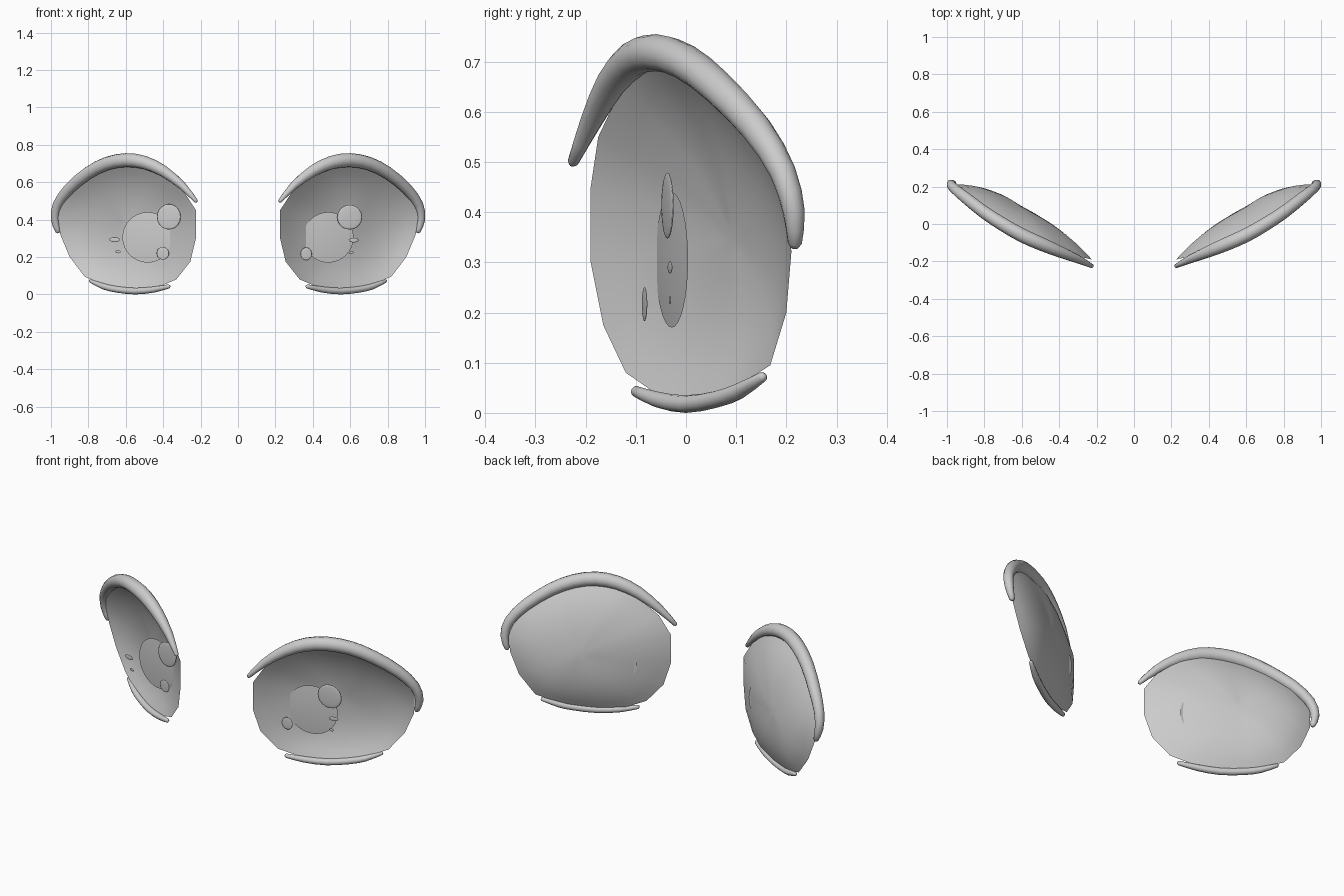
import bpy, bmesh, math
from mathutils import Vector

if "Cube" in bpy.data.objects:
    bpy.data.objects.remove(bpy.data.objects["Cube"])

# rim of the concave eye plate (x, y, z), positive-x side
RIM = [(.225, -.19, .45), (.225, -.19, .3), (.255, -.165, .175), (.33, -.12, .08),
       (.42, -.065, .042), (.55, .005, .028), (.68, .08, .038), (.82, .168, .095),
       (.9, .2, .2), (.95, .21, .32), (.965, .195, .43), (.9, .14, .55),
       (.8, .06, .64), (.7, -.005, .685), (.6, -.055, .7), (.5, -.09, .69),
       (.4, -.13, .645), (.29, -.175, .55)]
# lash paths (x, y, z, radius)
UPPER = [(.225, -.225, .5, .011), (.3, -.188, .583, .022), (.4, -.147, .66, .031),
         (.5, -.105, .705, .036), (.6, -.06, .718, .037), (.7, -.003, .7, .036),
         (.8, .062, .65, .034), (.9, .14, .567, .031), (.965, .193, .48, .026),
         (.979, .215, .4, .022), (.963, .217, .338, .014)]
LOWER = [(.37, -.1, .043, .011), (.45, -.055, .026, .016), (.55, .0, .0175, .0175),
         (.65, .06, .027, .017), (.72, .105, .043, .016), (.788, .153, .072, .01)]
TILT = .24


def finish(bm, name):
    bmesh.ops.recalc_face_normals(bm, faces=bm.faces[:])
    me = bpy.data.meshes.new(name)
    bm.to_mesh(me)
    bm.free()
    for p in me.polygons:
        p.use_smooth = True
    ob = bpy.data.objects.new(name, me)
    bpy.context.collection.objects.link(ob)
    return ob


def dish(name, rim, center, rings, depth, power):
    """Bowl: rings shrink from the rim to a centre offset in y."""
    bm = bmesh.new()
    c = Vector(center)
    loops = []
    for i in range(rings):
        t = 1 - i / rings
        loops.append([bm.verts.new(c.lerp(Vector(p), t) + Vector((0, depth * (1 - t ** power), 0)))
                      for p in rim])
    tip = bm.verts.new(c + Vector((0, depth, 0)))
    n = len(rim)
    for a, b in zip(loops, loops[1:]):
        for k in range(n):
            bm.faces.new((a[k], a[(k + 1) % n], b[(k + 1) % n], b[k]))
    for k in range(n):
        bm.faces.new((loops[-1][k], loops[-1][(k + 1) % n], tip))
    return finish(bm, name)


def refine(pts):
    """Catmull-Rom midpoints give the lash a smoother path."""
    q = [Vector(p) for p in pts]
    out = [q[0]]
    for i in range(len(q) - 1):
        a, d = q[max(i - 1, 0)], q[min(i + 2, len(q) - 1)]
        out += [(9 * (q[i] + q[i + 1]) - a - d) / 16, q[i + 1]]
    return out


def lash(name, pts, s):
    """Tapered round tube with rounded ends."""
    pts = refine(pts)
    v = [Vector((s * p[0], p[1], p[2])) for p in pts]
    r = [p[3] for p in pts]
    d0, d1 = (v[0] - v[1]).normalized(), (v[-1] - v[-2]).normalized()
    v = [v[0] + d0 * r[0] * .7] + v + [v[-1] + d1 * r[-1] * .7]
    r = [r[0] * .5] + r + [r[-1] * .5]
    bm = bmesh.new()
    loops = []
    for i, p in enumerate(v):
        t = (v[min(i + 1, len(v) - 1)] - v[max(i - 1, 0)]).normalized()
        a = t.cross(Vector((.4 * s, -.9, 0))).normalized()
        b = t.cross(a)
        loops.append([bm.verts.new(p + r[i] * (a * math.cos(k * math.pi / 6) + b * math.sin(k * math.pi / 6)))
                      for k in range(12)])
    for a, b in zip(loops, loops[1:]):
        for k in range(12):
            bm.faces.new((a[k], a[(k + 1) % 12], b[(k + 1) % 12], b[k]))
    bm.faces.new(loops[0])
    bm.faces.new(loops[-1])
    return finish(bm, name)


def plane_y(x):
    return -.029 + TILT * (abs(x) - .48)


def highlight(name, x, z, rx, rz, ahead):
    """Thin lens floating just ahead of the iris."""
    s = 1 if x > 0 else -1
    bm = bmesh.new()
    bmesh.ops.create_uvsphere(bm, u_segments=20, v_segments=10, radius=1)
    for v in bm.verts:
        dx = v.co.x * rx
        v.co = Vector((x + dx, plane_y(x) - ahead + s * TILT * .7 * dx + v.co.y * rx * .08,
                       z + v.co.z * rz))
    return finish(bm, name)


for s, side in ((1, "right"), (-1, "left")):
    # concave eye plate
    dish(side + "_eye_plate", [(s * x, y, z) for x, y, z in RIM], (s * .6, .008, .35), 8, .083, 2.7)
    # shallow iris disc
    circle = [2 * math.pi * k / 32 for k in range(32)]
    ring = [(s * (.483 + .135 * math.cos(a)), plane_y(.483 + .135 * math.cos(a)),
             .305 + .135 * math.sin(a)) for a in circle]
    dish(side + "_iris", ring, (s * .483, plane_y(.483), .305), 4, -.006, 2)
    # lashes
    lash(side + "_upper_lash", UPPER, s)
    lash(side + "_lower_lash", LOWER, s)

# highlights: large, small, and two specks per eye
for side, spots in (("right", [(.597, .413, .067, .066, .036), (.365, .217, .03, .034, .026),
                               (.618, .29, .026, .012, .036), (.605, .225, .013, .008, .033)]),
                    ("left", [(-.37, .415, .064, .068, .045), (-.402, .22, .033, .034, .03),
                              (-.66, .293, .028, .013, .04), (-.641, .228, .014, .008, .038)])):
    for i, spot in enumerate(spots):
        highlight(f"{side}_highlight_{i + 1}", *spot)
